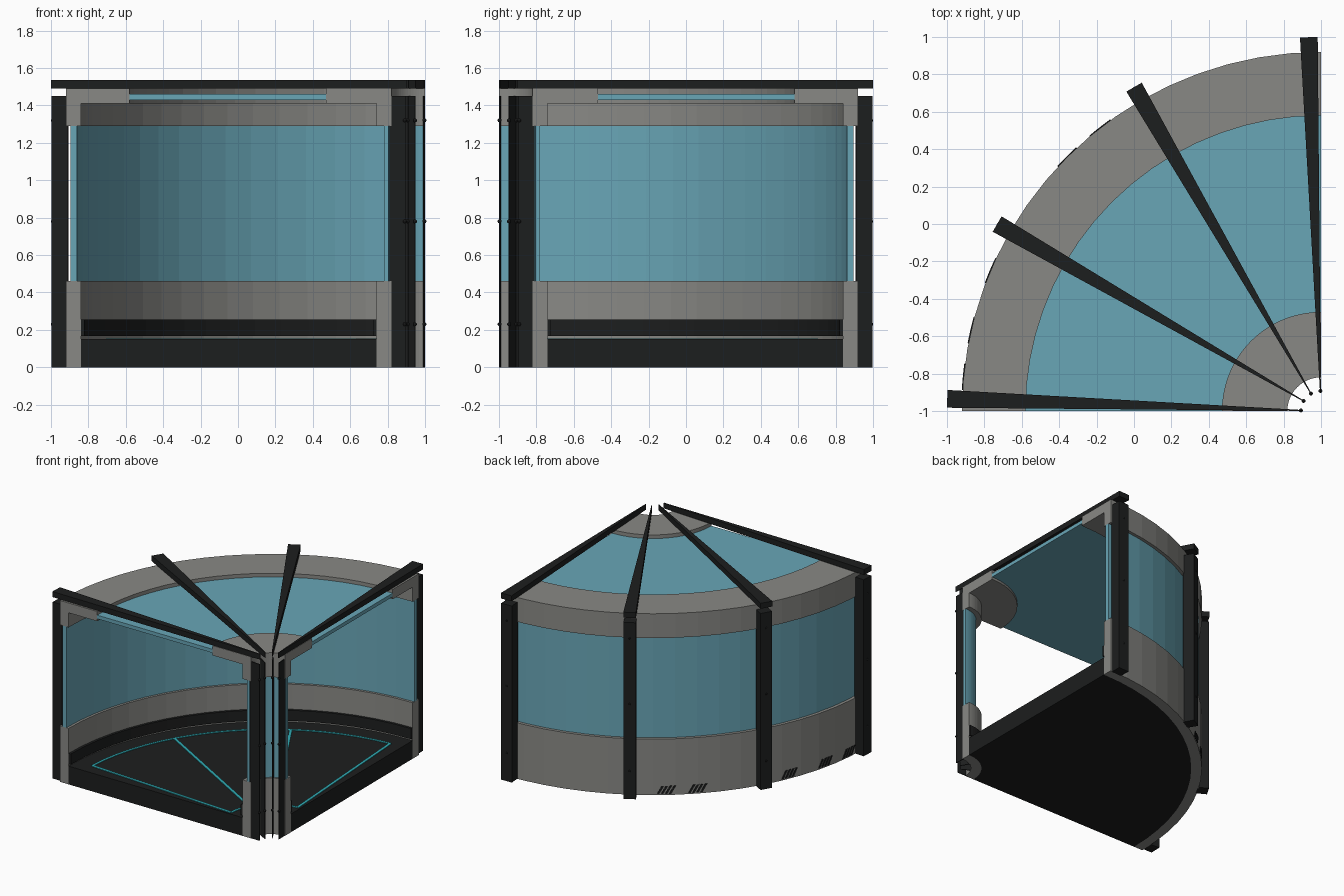
import bpy, bmesh, math
from mathutils import Vector

if "Cube" in bpy.data.objects:
    bpy.data.objects.remove(bpy.data.objects["Cube"])

CX, CY = 1.0, -1.0          # hub axis of the quarter-round wedge


def material(name, rgb):
    m = bpy.data.materials.new(name)
    m.diffuse_color = (*rgb, 1)
    m.use_nodes = True
    m.node_tree.nodes["Principled BSDF"].inputs["Base Color"].default_value = m.diffuse_color
    return m


BLACK = material("black", (0.012, 0.013, 0.013))
GLASS = material("blue_glass", (0.14, 0.38, 0.47))
GLOW = material("teal_strip", (0.03, 0.42, 0.47))
GREY = material("panel_grey", (0.25, 0.25, 0.235))


def polar(r, deg, z):
    a = math.radians(180 - deg)
    return Vector((CX + r * math.cos(a), CY + r * math.sin(a), z))


def finish(name, bm, mat):
    bmesh.ops.recalc_face_normals(bm, faces=bm.faces)
    me = bpy.data.meshes.new(name)
    bm.to_mesh(me)
    bm.free()
    me.materials.append(mat)
    ob = bpy.data.objects.new(name, me)
    bpy.context.collection.objects.link(ob)
    return ob


def sweep(name, profile, mat, a0=0, a1=90, segs=18):
    """Revolve a closed (radius, z) profile about the hub from a0 to a1 degrees."""
    bm = bmesh.new()
    rings = [[bm.verts.new(polar(r, a0 + (a1 - a0) * i / segs, z)) for r, z in profile]
             for i in range(segs + 1)]
    n = len(profile)
    for p, q in zip(rings, rings[1:]):
        for j in range(n):
            k = (j + 1) % n
            bm.faces.new((p[j], p[k], q[k], q[j]))
    bm.faces.new(rings[0])
    bm.faces.new(rings[-1][::-1])
    return finish(name, bm, mat)


def rect(r0, r1, z0, z1):
    return [(r0, z0), (r1, z0), (r1, z1), (r0, z1)]


# Outer and inner curved walls with their roof rims
sweep("outer_lower_wall", rect(1.84, 1.92, 0, 0.46), GREY)
sweep("outer_roof_rim", [(1.84, 1.29), (1.92, 1.29), (1.92, 1.49), (1.58, 1.49),
                         (1.58, 1.41), (1.84, 1.41)], GREY)
sweep("inner_lower_wall", rect(0.18, 0.26, 0, 0.46), GREY)
sweep("inner_roof_rim", [(0.18, 1.29), (0.26, 1.29), (0.26, 1.41), (0.53, 1.41),
                         (0.53, 1.49), (0.18, 1.49)], GREY)

# Glazing
sweep("outer_window", rect(1.86, 1.895, 0.46, 1.29), GLASS)
sweep("inner_window", rect(0.195, 0.22, 0.46, 1.29), GLASS)
sweep("roof_window", rect(0.53, 1.58, 1.43, 1.46), GLASS)

# Floor and skirting
sweep("floor", rect(0.26, 1.84, 0, 0.15), BLACK)
sweep("outer_skirting", rect(1.82, 1.84, 0.168, 0.255), BLACK)
sweep("inner_skirting", rect(0.26, 0.275, 0.168, 0.255), BLACK)

# Glowing floor strips: arcs plus radial lines
sweep("outer_floor_strip", rect(1.69, 1.71, 0.145, 0.155), GLOW, 3.5, 86.5)
sweep("inner_floor_strip", rect(0.37, 0.39, 0.145, 0.155), GLOW, 3.5, 86.5)


def bar(name, deg, half, r0, r1, z0, z1, mat):
    """Straight radial block of constant width."""
    bm = bmesh.new()
    d = polar(1, deg, 0) - Vector((CX, CY, 0))
    s = Vector((-d.y, d.x, 0)) * half
    low = [bm.verts.new(polar(r, deg, z0) + s * k)
           for r, k in ((r0, -1), (r1, -1), (r1, 1), (r0, 1))]
    f = bm.faces.new(low)
    up = bmesh.ops.extrude_face_region(bm, geom=[f])["geom"]
    bmesh.ops.translate(bm, vec=(0, 0, z1 - z0),
                        verts=[v for v in up if isinstance(v, bmesh.types.BMVert)])
    return finish(name, bm, mat)


for i, deg in enumerate((3.5, 30, 60, 86.5)):
    bar(f"radial_floor_strip_{i}", deg, 0.011, 0.38, 1.70, 0.145, 0.155, GLOW)

# Four tapered ribs: roof beam, outer post, inner post and bolts
for i, deg in enumerate((1.87, 30, 60, 88.13)):
    a0, a1 = deg - 1.36, deg + 1.36
    sweep(f"roof_beam_{i}", rect(0.1, 2.0, 1.49, 1.535), BLACK, a0, a1, 1)
    sweep(f"outer_post_{i}", rect(1.91, 1.997, 0, 1.45), BLACK, a0, a1, 1)
    sweep(f"inner_post_{i}", rect(0.105, 0.19, 0, 1.45), BLACK, a0, a1, 1)
    bm = bmesh.new()
    for z in (0.23, 0.78, 1.32):
        for r in (1.99, 0.108):
            vs = bmesh.ops.create_uvsphere(bm, u_segments=8, v_segments=6, radius=0.011)["verts"]
            bmesh.ops.translate(bm, verts=vs, vec=polar(r, deg, z))
    finish(f"post_bolts_{i}", bm, BLACK)


# Slanted louvre vents low on the outer wall
def vent(name, deg, r, w):
    bm = bmesh.new()
    for k in range(4):
        a = deg + math.degrees((k - 1.5) * w / r)
        t = math.degrees(0.28 * w / r)
        lean = math.degrees(0.6 * w / r)
        pts = [polar(rr, a + da, z) for rr in (r - 0.02, r + 0.004)
               for da, z in ((-t + lean, 0.01), (t + lean, 0.01), (t - lean, 0.075), (-t - lean, 0.075))]
        v = [bm.verts.new(p) for p in pts]
        for q in ((0, 1, 2, 3), (7, 6, 5, 4), (0, 4, 5, 1), (1, 5, 6, 2), (2, 6, 7, 3), (3, 7, 4, 0)):
            bm.faces.new([v[j] for j in q])
    finish(name, bm, BLACK)


for i, deg in enumerate((52, 45, 23, 13, 5.5)):
    vent(f"wall_vent_{i}", deg, 1.92, 0.03)
